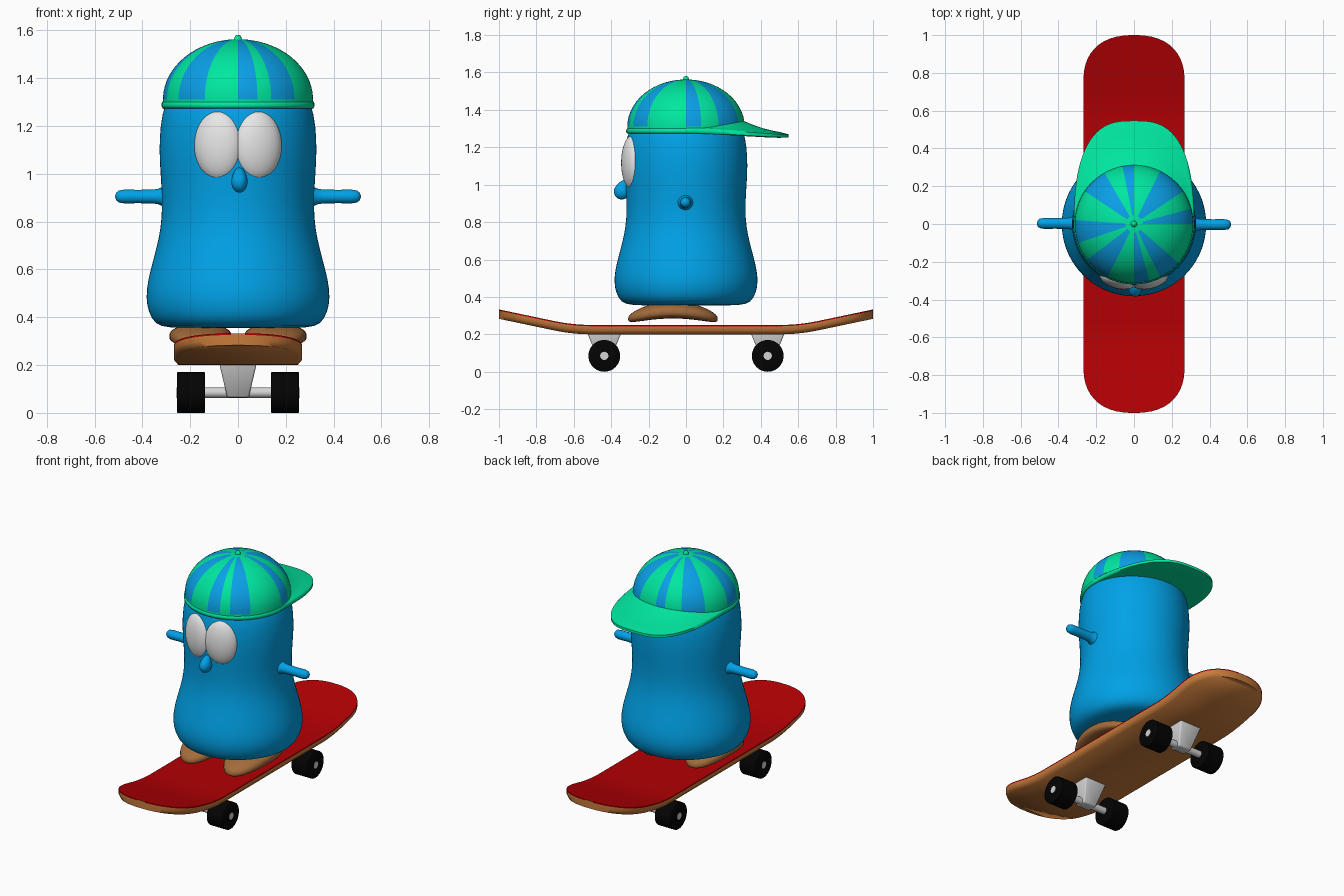
import bpy, bmesh, math
from mathutils import Matrix, Vector

if "Cube" in bpy.data.objects:
    bpy.data.objects.remove(bpy.data.objects["Cube"])


def material(name, r, g, b):
    m = bpy.data.materials.new(name)
    m.diffuse_color = (r, g, b, 1)
    m.use_nodes = True
    m.node_tree.nodes["Principled BSDF"].inputs["Base Color"].default_value = m.diffuse_color
    return m


BLUE = material("body blue", 0.0, 0.36, 0.80)
STRIPE = material("stripe blue", 0.003, 0.35, 0.80)
GREEN = material("cap green", 0.0, 0.80, 0.35)
WHITE = material("eye white", 0.80, 0.80, 0.80)
RED = material("grip red", 0.45, 0.0, 0.001)
WOOD = material("deck wood", 0.58, 0.20, 0.045)
BROWN = material("shoe brown", 0.36, 0.145, 0.042)
BLACK = material("wheel black", 0.001, 0.001, 0.001)
METAL = material("truck metal", 0.66, 0.66, 0.66)


def finish(name, bm, mats, angle=40, subdiv=0):
    bmesh.ops.recalc_face_normals(bm, faces=bm.faces)
    me = bpy.data.meshes.new(name)
    bm.to_mesh(me)
    bm.free()
    ob = bpy.data.objects.new(name, me)
    bpy.context.collection.objects.link(ob)
    for m in mats:
        me.materials.append(m)
    bpy.ops.object.select_all(action='DESELECT')
    bpy.context.view_layer.objects.active = ob
    ob.select_set(True)
    bpy.ops.object.shade_smooth_by_angle(angle=math.radians(angle))
    if subdiv:
        mod = ob.modifiers.new("smooth", 'SUBSURF')
        mod.levels = mod.render_levels = subdiv
    return ob


def lathe(profile, segs=48, matrix=Matrix()):
    """Revolve (radius, height) points around z, closing both ends."""
    bm = bmesh.new()
    rings = []
    for r, z in profile:
        rings.append([bm.verts.new(matrix @ Vector((r * math.cos(a), r * math.sin(a), z)))
                      for a in (2 * math.pi * i / segs for i in range(segs))])
    for a, b in zip(rings, rings[1:]):
        for i in range(segs):
            j = (i + 1) % segs
            bm.faces.new((a[i], a[j], b[j], b[i]))
    bm.faces.new(rings[0][::-1])
    bm.faces.new(rings[-1])
    return bm


def ellipsoid(center, radii, turn=0, tilt=0):
    bm = bmesh.new()
    mat = (Matrix.Translation(center) @ Matrix.Rotation(turn, 4, 'Z')
           @ Matrix.Rotation(tilt, 4, 'X') @ Matrix.Diagonal((*radii, 1)))
    bmesh.ops.create_uvsphere(bm, u_segments=32, v_segments=20, radius=1, matrix=mat)
    return bm


def along_x(side, y=0, z=0):
    return Matrix.Translation((0, y, z)) @ Matrix.Rotation(side * math.pi / 2, 4, 'Y')


# Body
finish("body", lathe([(0.02, 0.355), (0.18, 0.355), (0.29, 0.355), (0.35, 0.370), (0.376, 0.425),
                      (0.386, 0.48), (0.379, 0.55), (0.355, 0.64), (0.331, 0.73), (0.318, 0.82),
                      (0.319, 0.92), (0.326, 1.02), (0.330, 1.10), (0.326, 1.20),
                      (0.308, 1.30), (0.25, 1.38)]), [BLUE], 80, 1)

# Eyes, arms and feet on both sides
for side, label in ((-1, "left"), (1, "right")):
    finish(label + "_eye", ellipsoid((side * 0.082, -0.287, 1.118), (0.103, 0.056, 0.146),
                                     side * math.radians(14)), [WHITE])
    finish(label + "_arm", lathe([(0.052, 0.298), (0.042, 0.314), (0.033, 0.330), (0.029, 0.355),
                                  (0.028, 0.42), (0.029, 0.475), (0.025, 0.499), (0.015, 0.510),
                                  (0.003, 0.514)], 20, along_x(side, -side * 0.003, 0.905)), [BLUE], 80)
    bm = ellipsoid((0, 0, 0), (1, 1, 1))
    for v in bm.verts:                      # flattened, drooping toe and heel
        x, y, z = v.co
        v.co = (side * 0.157 + 0.130 * x, -0.07 + 0.24 * y,
                0.330 + math.copysign(abs(z) ** 0.7, z) * 0.045 - 0.048 * y * y - 0.01 * x * x)
    finish(label + "_foot", bm, [BROWN], 80)

# Nose
bm = ellipsoid((0.006, -0.342, 0.966), (0.034, 0.043, 0.045), 0, math.radians(-20))
for v in bm.verts:
    if v.co.z > 0.985:                      # taper the bridge
        v.co.z += (v.co.z - 0.985) * 0.6
        v.co.y += (v.co.z - 0.985) * 0.4
finish("nose", bm, [BLUE])

# Cap dome with painted wedges
dome = [(0.314, 1.285), (0.314, 1.31)]
for i in range(1, 15):
    t = math.pi / 2 * i / 14.3
    dome.append((0.314 * math.cos(t), 1.31 + 0.253 * math.sin(t)))
bm = lathe(dome, 96)
wedges = [(0, 15), (34, 64), (90, 101), (119, 145), (176, 199), (218, 243), (270, 284), (296, 320)]
for f in bm.faces:
    c = f.calc_center_median()
    a = math.degrees(math.atan2(c.y, c.x)) % 360
    if 1.30 < c.z < 1.561 and any(lo < a < hi for lo, hi in wedges):
        f.material_index = 1
finish("cap_dome", bm, [GREEN, STRIPE], 50)
finish("cap_button", lathe([(0.018, 1.555), (0.014, 1.572), (0.009, 1.579), (0.002, 1.581)], 16),
       [GREEN], 80)
finish("cap_band", lathe([(0.300, 1.276), (0.315, 1.274), (0.320, 1.283), (0.319, 1.295),
                          (0.310, 1.304)], 64), [GREEN], 80)

# Cap brim, pointing backwards
bm = bmesh.new()
STEPS, ACROSS = 48, 6
grid = {}
for i in range(STEPS + 1):
    a = math.pi * i / STEPS
    c, s = math.cos(a), max(0, math.sin(a))
    for k in range(ACROSS + 1):
        u = k / ACROSS
        x_in, y_in = 0.29 * c, 0.29 * s
        x_out = 0.318 * math.copysign(abs(c) ** 0.7, c)
        y_out = 0.547 * s ** 0.8 if s > 1e-6 else 0
        x, y = x_in + (x_out - x_in) * u, y_in + (y_out - y_in) * u
        t = y / 0.547                       # slope down towards the rim
        top = 1.304 + 0.055 * s * (1 - u) ** 2 - 0.04 * t ** 1.5 + 0.012 * t * (1 - (x / 0.32) ** 2)
        low = 1.276 - 0.036 * t ** 1.3 + 0.008 * t * (1 - (x / 0.32) ** 2)
        if k == ACROSS:                     # round the rim
            top, low = top - 0.006, low + 0.005
        grid[i, k] = (bm.verts.new((x, y, top)), bm.verts.new((x, y, low)))
for i in range(STEPS):
    for k in range(ACROSS):
        for n in (0, 1):
            bm.faces.new([grid[q][n] for q in ((i, k), (i, k + 1), (i + 1, k + 1), (i + 1, k))])
    for k in (0, ACROSS):
        bm.faces.new((grid[i, k][0], grid[i + 1, k][0], grid[i + 1, k][1], grid[i, k][1]))
finish("cap_brim", bm, [GREEN], 60)

# Deck: stations along y, with upturned rounded ends
bm = bmesh.new()
half = [0, 0.3, 0.5, 0.54, 0.58, 0.62, 0.66, 0.7, 0.75]
half += [0.75 + 0.25 * math.sin(math.pi / 2 * i / 12) for i in range(1, 12)] + [0.9995]
stations = [-y for y in half[:0:-1]] + half
rows = []
for y in stations:
    u = max(0, (abs(y) - 0.75) / 0.25)
    w = 0.268 * (1 - u ** 2.4) ** (1 / 2.4)
    d = max(0, abs(y) - 0.5)                # curve, then a straight kick
    lift = d * d * 0.5 if d < 0.2 else 0.02 + (d - 0.2) * 0.21
    rows.append([bm.verts.new(p) for p in (
        (-w, y, 0.250 + lift), (w, y, 0.250 + lift), (w, y, 0.243 + lift),
        (w, y, 0.222 + lift), (w * 0.93, y, 0.20 + lift),
        (-w * 0.93, y, 0.20 + lift), (-w, y, 0.222 + lift), (-w, y, 0.243 + lift))])
for a, b in zip(rows, rows[1:]):
    for i in range(8):
        j = (i + 1) % 8
        f = bm.faces.new((a[i], a[j], b[j], b[i]))
        f.material_index = 1 if i in (0, 1, 7) else 0
bm.faces.new(rows[0])
bm.faces.new(rows[-1])
finish("deck", bm, [WOOD, RED], 65)

# Trucks, axles and wheels
for y, end in ((-0.437, "front"), (0.437, "back")):
    bm = bmesh.new()
    bmesh.ops.create_cube(bm, size=2)
    for v in bm.verts:
        x, yy, z = v.co
        v.co = (x * 0.078, y + yy * 0.09, 0.205) if z > 0 else (x * 0.045, y + yy * 0.032, 0.064)
    bmesh.ops.bevel(bm, geom=bm.edges[:], offset=0.008, segments=2, affect='EDGES', profile=0.5)
    finish(end + "_truck", bm, [METAL])
    finish(end + "_axle", lathe([(0.022, -0.258), (0.022, 0.258)], 24, along_x(1, y, 0.085)), [METAL])
    for side, label in ((-1, "left"), (1, "right")):
        finish(f"{end}_{label}_wheel",
               lathe([(0.080, 0.137), (0.085, 0.140), (0.085, 0.253), (0.080, 0.256)],
                     32, along_x(side, y, 0.085)), [BLACK])
